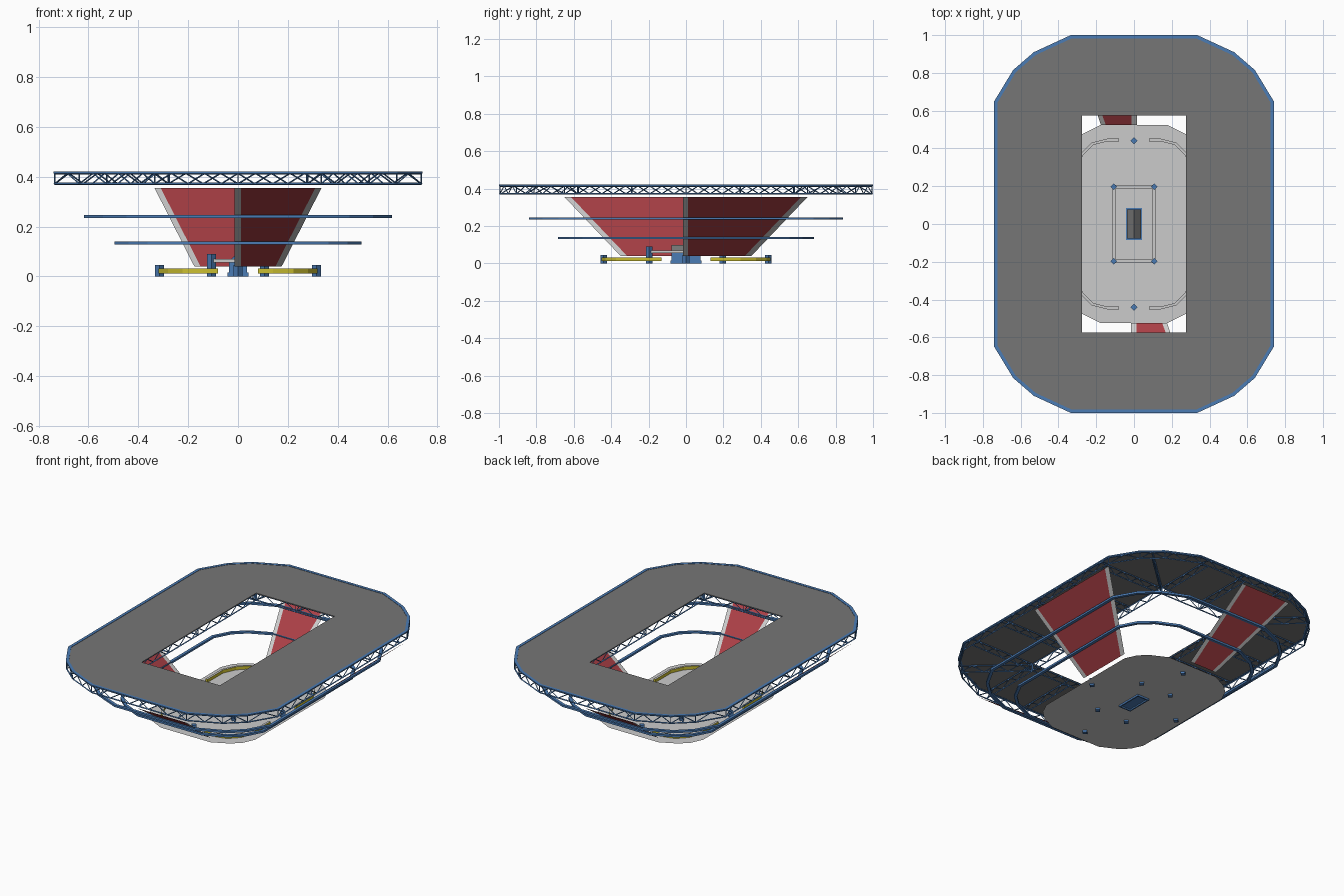
import bpy, bmesh, math
from mathutils import Vector, Matrix

if "Cube" in bpy.data.objects:
    bpy.data.objects.remove(bpy.data.objects["Cube"])


def mat(name, r, g, b):
    m = bpy.data.materials.new(name)
    m.diffuse_color = (r, g, b, 1)
    m.use_nodes = True
    m.node_tree.nodes["Principled BSDF"].inputs["Base Color"].default_value = m.diffuse_color
    return m


BLUE = mat("steel blue", 0.07, 0.20, 0.46)
RED = mat("seat red", 0.40, 0.05, 0.06)
GREY = mat("roof grey", 0.18, 0.18, 0.18)
LIGHT = mat("light concrete", 0.60, 0.60, 0.60)
YELLOW = mat("board yellow", 0.60, 0.52, 0.03)


def finish(bm, name, *mats):
    me = bpy.data.meshes.new(name)
    bm.to_mesh(me)
    bm.free()
    for m in mats:
        me.materials.append(m)
    ob = bpy.data.objects.new(name, me)
    bpy.context.collection.objects.link(ob)
    return ob


# quarter outline of the bowl at floor level and at the rim
LOW = [(.365, .35), (.33, .425), (.275, .475), (.175, .525)]
HIGH = [(.735, .65), (.64, .81), (.53, .91), (.335, .99)]
Z_LOW, Z_HIGH = .04, .355


def quarter(t):
    return [Vector(a).lerp(Vector(b), t) for a, b in zip(LOW, HIGH)]


def four_way(q):
    """Mirror a first-quadrant path into a closed anticlockwise loop."""
    q = [Vector(p) for p in q]
    top = q + [Vector((-p.x, p.y)) for p in reversed(q)]
    return top + [-p for p in top]


def offset(path, d, closed):
    """Mitred sideways offset; positive is outward on anticlockwise loops."""
    n, out = len(path), []
    for i, p in enumerate(path):
        a = path[i - 1] if closed or i else None
        b = path[(i + 1) % n] if closed or i < n - 1 else None
        dirs = [v.normalized() for v in ((p - a) if a else None, (b - p) if b else None) if v]
        normals = [Vector((v.y, -v.x)) for v in dirs]
        m = sum(normals, Vector((0, 0))).normalized()
        out.append(p + m * (d / m.dot(normals[0])))
    return out


def strip(name, paths, w, z0, z1, side, top=None, closed=True):
    """Rectangular section swept along flat paths."""
    bm = bmesh.new()
    for path in paths:
        path = [Vector(p) for p in path]
        o, i = offset(path, w / 2, closed), offset(path, -w / 2, closed)
        rows = [[bm.verts.new((p.x, p.y, z)) for p in loop]
                for loop, z in ((o, z0), (o, z1), (i, z1), (i, z0))]
        n = len(path)
        for k in range(n if closed else n - 1):
            j = (k + 1) % n
            for r in range(4):
                s = (r + 1) % 4
                f = bm.faces.new((rows[r][k], rows[r][j], rows[s][j], rows[s][k]))
                f.material_index = 1 if top and r == 1 else 0
        if not closed:
            bm.faces.new([r[0] for r in rows])
            bm.faces.new([r[-1] for r in reversed(rows)])
    bmesh.ops.recalc_face_normals(bm, faces=bm.faces)
    return finish(bm, name, side, *([top] if top else []))


def bars(name, segs, r, m):
    """Thin square bars between point pairs."""
    bm = bmesh.new()
    for a, b in segs:
        a, b = Vector(a), Vector(b)
        d = b - a
        mx = Matrix.Translation((a + b) / 2) @ d.to_track_quat('Z', 'Y').to_matrix().to_4x4()
        bmesh.ops.create_cone(bm, cap_ends=True, segments=4, radius1=r, radius2=r,
                              depth=d.length, matrix=mx)
    return finish(bm, name, m)


def truss(path, closed, z0=.372, z1=.414, step=.13):
    """Chord and zigzag web segments along a flat path."""
    chords, web = [], []
    pts = path + path[:1] if closed else path
    for a, b in zip(pts, pts[1:]):
        lo, hi = (lambda t: a.lerp(b, t).to_3d() + Vector((0, 0, z0))), \
                 (lambda t: a.lerp(b, t).to_3d() + Vector((0, 0, z1)))
        chords += [(lo(0), lo(1)), (hi(0), hi(1))]
        n = max(1, round((b - a).length / step))
        web.append((lo(0), hi(0)))
        for k in range(n):
            s, m, e = k / n, (k + .5) / n, (k + 1) / n
            web += [(lo(s), hi(m)), (hi(m), lo(e))]
    return chords, web


# pitch floor
bm = bmesh.new()
bm.faces.new([bm.verts.new((p.x, p.y, .011)) for p in four_way(quarter(0))])
finish(bm, "floor", LIGHT)

# four sloped seating blocks, each half of one straight side, with aisles
bm = bmesh.new()


def seat_block(place, a0, a1, d0, d1, w):
    cuts = [(-.015, -.015), (.012, .012), (a0 - w, a1 - w), (a0, a1)]
    for k in range(3):
        (l0, l1), (r0, r1) = cuts[k], cuts[k + 1]
        f = bm.faces.new([bm.verts.new(p) for p in (
            place(l0, d0, Z_LOW), place(r0, d0, Z_LOW),
            place(r1, d1, Z_HIGH), place(l1, d1, Z_HIGH))])
        f.normal_update()
        if f.normal.z < 0:
            f.normal_flip()
        f.material_index = 0 if k == 1 else 1


for s in (1, -1):
    seat_block(lambda a, d, z: (-s * a, s * d, z), .175, .335, .525, .99, .025)
    seat_block(lambda a, d, z: (s * d, s * a, z), .35, .65, .365, .735, .035)
finish(bm, "seating_blocks", RED, LIGHT)

# ring beams carrying the bowl
for name, z in (("lower_ring_beam", .135), ("upper_ring_beam", .24)):
    path = offset(four_way(quarter((z - Z_LOW) / (Z_HIGH - Z_LOW))), .01, True)
    strip(name, [path], .018, z - .006, z + .006, BLUE)

# roof sheet with rectangular opening
HX, HY = .275, .575
rim = four_way([(.74, .65), (.64, .815), (.53, .91), (.335, 1.0)])
edge = offset(rim, -.018, True)
hole = four_way([(HX, HY)])
bm = bmesh.new()
for sx in (1, -1):
    for sy in (1, -1):
        pts = [(HX, 0), (edge[0].x, 0)] + [tuple(p) for p in edge[:4]] + \
              [(0, edge[3].y), (0, HY), (HX, HY)]
        f = bm.faces.new([bm.verts.new((sx * x, sy * y, .417)) for x, y in pts])
        if sx * sy < 0:
            f.normal_flip()
bmesh.ops.remove_doubles(bm, verts=bm.verts, dist=1e-5)
sheet = finish(bm, "roof_sheet", GREY)
mod = sheet.modifiers.new("thickness", 'SOLIDIFY')
mod.thickness = .004
mod.offset = 0
strip("roof_edge_beam", [offset(rim, -.009, True)], .018, .414, .421, BLUE)

# roof trusses: outer perimeter, opening perimeter and radial frames
chords, web = [], []
outer = offset(rim, -.005, True)
inner = offset(hole, .004, True)
runs = [(outer, True), (inner, True)]
for s in (1, -1):
    for y in (-.575, -.29, 0, .29, .575):
        runs.append(([Vector((s * .28, y)), Vector((s * .735, y))], False))
    for x in (-.275, 0, .275):
        runs.append(([Vector((x, s * .58)), Vector((x, s * .99))], False))
    for sx in (1, -1):
        runs.append(([Vector((sx * .28, s * .58)), Vector((sx * .585, s * .86))], False))
for path, closed in runs:
    c, w = truss(path, closed)
    chords += c
    web += w
bars("roof_truss_chords", chords, .0045, BLUE)
bars("roof_truss_webs", web, .003, BLUE)

# outer boards: one bent run in each corner
run = [(.313, .13), (.313, .29), (.275, .37), (.22, .425), (.14, .445), (.08, .445)]
runs = [[(sx * x, sy * y) for x, y in run] for sx in (1, -1) for sy in (1, -1)]
strip("outer_boards", runs, .014, .012, .032, YELLOW, LIGHT, closed=False)

# inner raised rail
strip("inner_rail", [four_way([(.105, .197)])], .02, .056, .070, LIGHT)

# posts: four on the axes, four taller ones at the inner rail corners
outer_posts = [(0, .44), (0, -.44), (.315, 0), (-.315, 0)]
bars("outer_posts", [((x, y, 0), (x, y, .046)) for x, y in outer_posts], .018, BLUE)
bars("inner_posts", [((x, y, 0), (x, y, .09))
                     for x in (-.107, .107) for y in (-.197, .197)], .018, BLUE)

# centre hut: blue walls with gable ends, grey pitched roof, base frame
bm = bmesh.new()
prof = [(-.036, .008), (.036, .008), (.036, .062), (0, .098), (-.036, .062)]
ends = [[bm.verts.new((x, y, z)) for x, z in prof] for y in (-.078, .078)]
bm.faces.new(ends[0])
bm.faces.new(ends[1][::-1])
for k in range(5):
    j = (k + 1) % 5
    f = bm.faces.new((ends[0][k], ends[1][k], ends[1][j], ends[0][j]))
    f.material_index = 1 if k in (2, 3) else 0
bmesh.ops.recalc_face_normals(bm, faces=bm.faces)
finish(bm, "centre_hut", BLUE, GREY)
strip("hut_base_frame", [four_way([(.038, .08)])], .008, 0, .016, BLUE)
